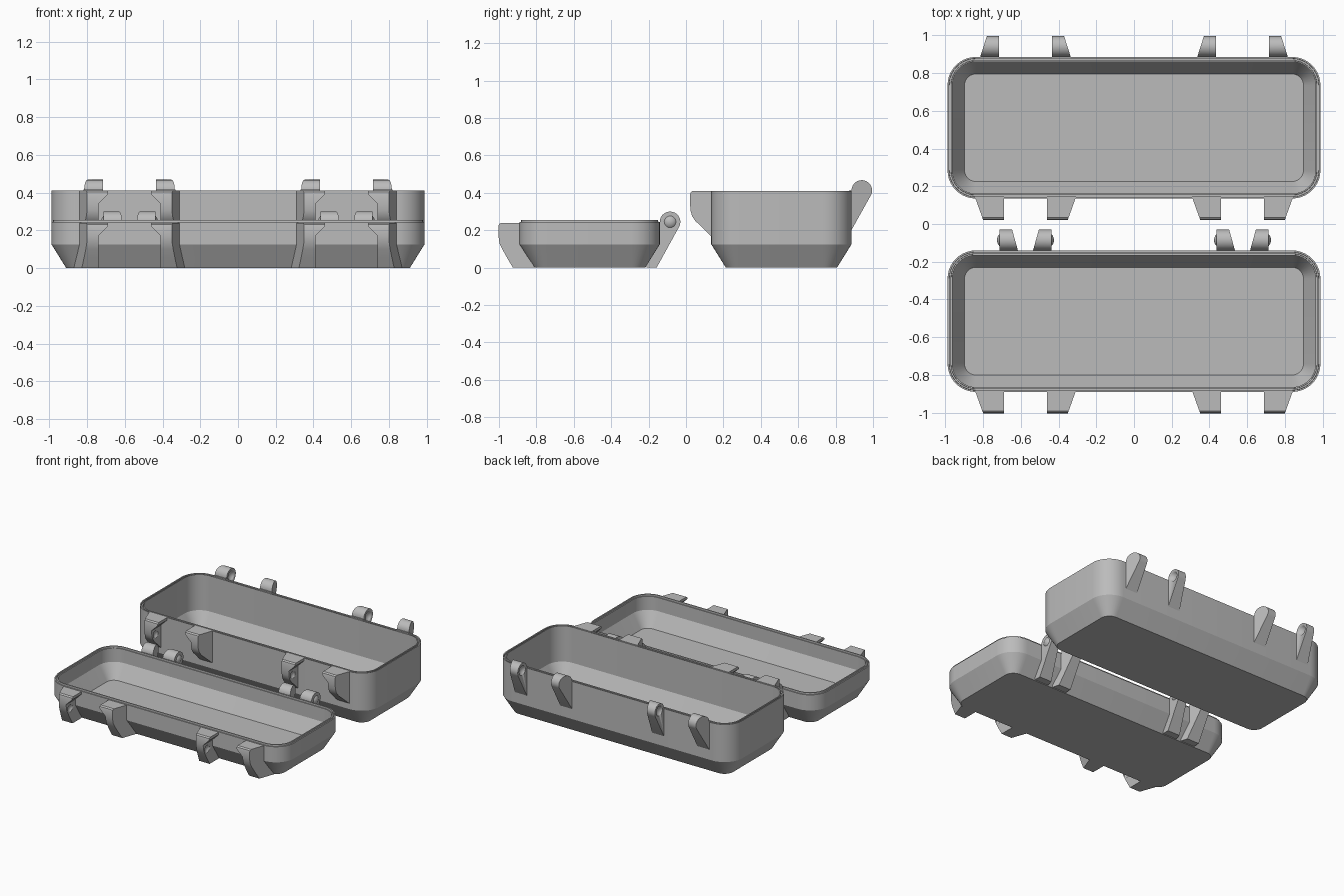
import bpy
import bmesh
import math
from mathutils import Vector

cube = bpy.data.objects.get("Cube")
if cube:
    bpy.data.objects.remove(cube, do_unlink=True)

grey = bpy.data.materials.new("matte grey")
grey.use_nodes = True
grey.diffuse_color = (0.5, 0.5, 0.5, 1)
grey.node_tree.nodes["Principled BSDF"].inputs["Base Color"].default_value = (0.5, 0.5, 0.5, 1)


def finish(name, bm):
    """Turn a bmesh into a grey object with smooth curves and sharp edges."""
    bmesh.ops.recalc_face_normals(bm, faces=bm.faces)
    mesh = bpy.data.meshes.new(name)
    bm.to_mesh(mesh)
    bm.free()
    mesh.materials.append(grey)
    obj = bpy.data.objects.new(name, mesh)
    bpy.context.collection.objects.link(obj)
    bpy.ops.object.select_all(action="DESELECT")
    bpy.context.view_layer.objects.active = obj
    obj.select_set(True)
    bpy.ops.object.shade_smooth_by_angle(angle=math.radians(25))
    return obj


def loft(name, loops):
    """Skin a series of equal-length loops and cap both ends."""
    bm = bmesh.new()
    rings = [[bm.verts.new(p) for p in loop] for loop in loops]
    for a, b in zip(rings, rings[1:]):
        for i in range(len(a)):
            j = (i + 1) % len(a)
            bm.faces.new((a[i], a[j], b[j], b[i]))
    bm.faces.new(rings[0])
    bm.faces.new(rings[-1])
    return finish(name, bm)


def ball(name, centre, radius):
    bm = bmesh.new()
    bmesh.ops.create_uvsphere(bm, u_segments=24, v_segments=12, radius=radius)
    bmesh.ops.translate(bm, vec=Vector(centre), verts=bm.verts)
    return finish(name, bm)


def dimple(obj, centre, radius):
    """Scoop a shallow round socket out of a part."""
    cutter = ball("socket_cutter", centre, radius)
    cutter.hide_render = True
    mod = obj.modifiers.new("socket", "BOOLEAN")
    mod.operation = "DIFFERENCE"
    mod.object = cutter
    bpy.context.view_layer.objects.active = obj
    bpy.ops.object.modifier_apply(modifier=mod.name)
    bpy.data.objects.remove(cutter, do_unlink=True)


HALF_X, HALF_Y, CORNER = 0.988, 0.375, 0.15


def rounded_loop(cy, inset, z, steps=10):
    r = CORNER - inset
    pts = []
    for quarter, (sx, sy) in enumerate([(1, 1), (-1, 1), (-1, -1), (1, -1)]):
        for k in range(steps + 1):
            a = (quarter + k / steps) * math.pi / 2
            pts.append((sx * (HALF_X - CORNER) + r * math.cos(a),
                        cy + sy * (HALF_Y - CORNER) + r * math.sin(a), z))
    return pts


def tray(name, cy, height, seal):
    """Hollow tray with chamfered foot; seal is the rim ridge (+) or groove (-)."""
    section = [(0.078, 0), (0, 0.125), (0, height), (0.008, height),
               (0.009, height + seal), (0.018, height + seal), (0.019, height),
               (0.026, height), (0.026, 0.14), (0.09, 0.03)]
    loft(name, [rounded_loop(cy, inset, z) for inset, z in section])


def wall_back(z):
    """Depth that keeps a lug rooted inside the chamfered wall."""
    return -0.012 - max(0, 0.125 - z) * 0.55


def latch_lug(name, wall_y, centre, side, lift, rows):
    """Latch catch that flares inward at its top edge."""
    loops = []
    for z, depth in rows:
        inner = 0.165 - 0.05 * min(1, max(0, (z - 0.17) / 0.05))
        back = wall_back(z + lift)
        loops.append([(centre + side * off, wall_y - d, z + lift) for off, d in
                      [(inner, back), (inner, depth),
                       (0.265 - 0.36 * depth, depth), (0.265 - 0.36 * back, back)]])
    lug = loft(name, loops)
    dimple(lug, (centre + side * 0.14, wall_y - 0.065, lift + 0.125), 0.038)


def hinge_arm(name, wall_y, centre, side, pivot_z, root, near, far):
    """Rounded knuckle on a sloping arm; near/far give the x offset by depth."""
    r = 0.055
    profile = []
    for k in range(17):
        a = math.radians(-28.6 + 208.6 * k / 16)
        profile.append((r + r * math.cos(a), pivot_z + r * math.sin(a)))
    profile += root
    return loft(name, [[(centre + side * (f[0] + f[1] * d), wall_y + d, z)
                        for d, z in profile] for f in (near, far)])


LID_Y, BASE_Y = -0.515, 0.51
LID_H, BASE_H = 0.243, 0.41
tray("lid_tray", LID_Y, LID_H, 0.012)
tray("base_tray", BASE_Y, BASE_H, -0.012)

# Catch outlines as (height, depth from wall)
upper = [(0.17, 0.113), (0.22, 0.113), (0.232, 0.11), (0.24, 0.1)]
lid_rows = [(0, 0.035), (0.05, 0.065), (0.1, 0.093), (0.13, 0.107)] + upper
base_rows = [(0, 0.002), (0.08, 0.085), (0.105, 0.102), (0.135, 0.111)] + upper

# Hinge roots as (depth from wall, height)
lid_root = [(-0.012, 0.245), (-0.012, 0.125), (-0.07, 0.02), (-0.07, 0), (-0.017, 0)]
base_root = [(-0.012, 0.415), (-0.012, 0.18)]

for end, centre in (("right", -0.575), ("left", 0.575)):
    for where, side in (("a", -1), ("b", 1)):
        tag = f"{end}_{where}"
        latch_lug("lid_latch_" + tag, LID_Y - HALF_Y, centre, side, 0, lid_rows)
        latch_lug("base_latch_" + tag, BASE_Y - HALF_Y, centre, side, 0.17, base_rows)

        # Lid knuckles carry outward pivot bumps
        wall = LID_Y + HALF_Y
        hinge_arm("lid_hinge_" + tag, wall, centre, side, 0.245, lid_root,
                  (0.04, 0.28), (0.138, 0))
        ball("lid_pivot_" + tag, (centre + side * 0.106, wall + 0.055, 0.245), 0.045)

        # Base knuckles hold the matching sockets
        wall = BASE_Y + HALF_Y
        arm = hinge_arm("base_hinge_" + tag, wall, centre, side, 0.413, base_root,
                        (0.14, 0), (0.24, -0.32))
        dimple(arm, (centre + side * 0.115, wall + 0.055, 0.413), 0.045)
